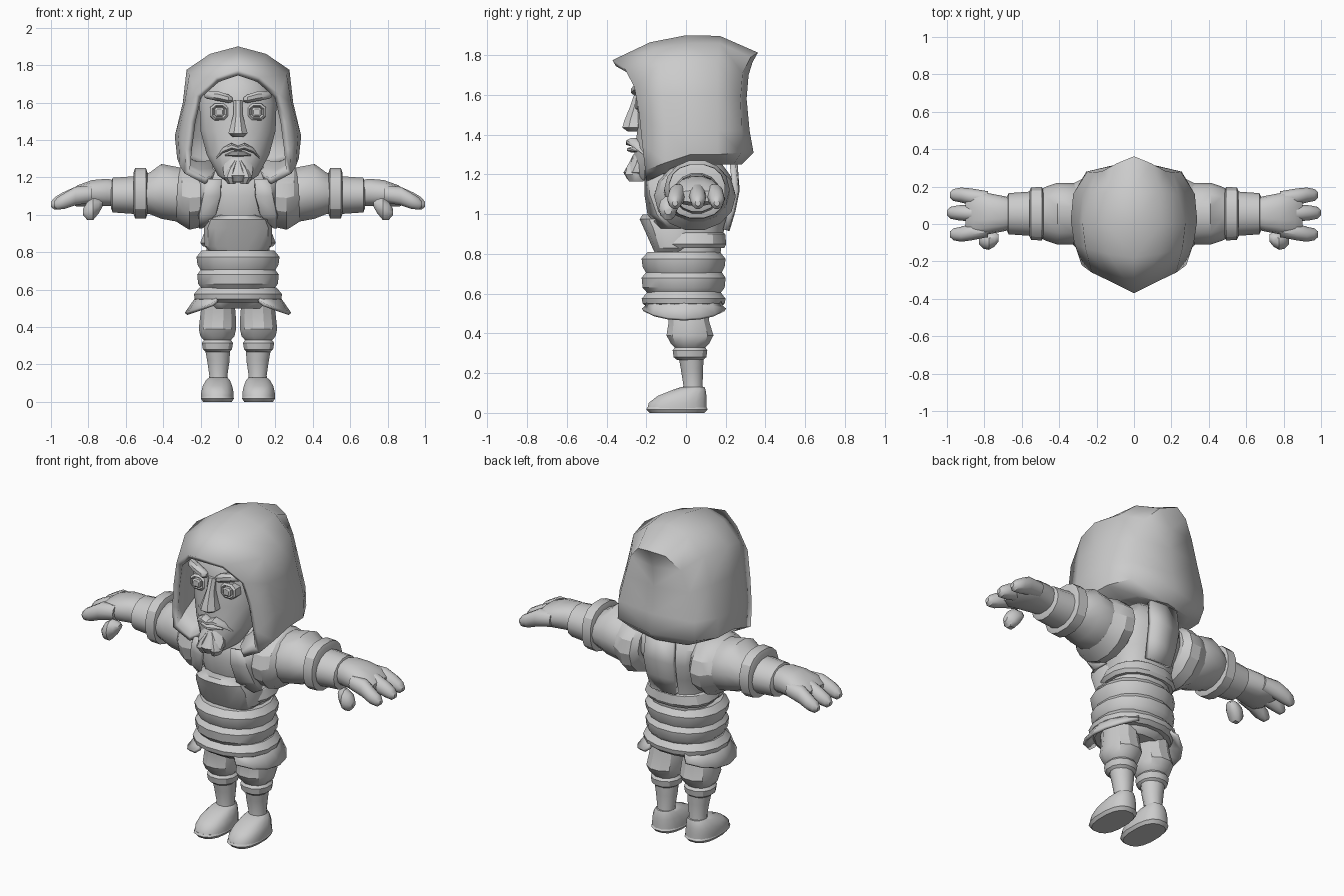
import bpy, bmesh, math
from mathutils import Vector

grey = bpy.data.materials.new("plain grey")
grey.diffuse_color = (0.6, 0.6, 0.6, 1)


def finish(name, bm, mirror=False, thick=0, angle=40, offset=-1):
    """Turn a bmesh into a shaded object, optionally thickened and mirrored."""
    bmesh.ops.remove_doubles(bm, verts=bm.verts, dist=0.0005)
    bmesh.ops.recalc_face_normals(bm, faces=bm.faces)
    me = bpy.data.meshes.new(name)
    bm.to_mesh(me)
    bm.free()
    me.materials.append(grey)
    ob = bpy.data.objects.new(name, me)
    bpy.context.collection.objects.link(ob)
    bpy.ops.object.select_all(action='DESELECT')
    ob.select_set(True)
    bpy.context.view_layer.objects.active = ob
    bpy.ops.object.shade_smooth_by_angle(angle=math.radians(angle))
    if mirror:
        ob.modifiers.new("mirror", 'MIRROR').merge_threshold = 0.002
    if thick:
        s = ob.modifiers.new("thickness", 'SOLIDIFY')
        s.thickness, s.offset = thick, offset
    return ob


def loft(name, axis, rings, n=12, mirror=False, p=2.0, angle=40):
    """Skin (x, y, z, a, b) superellipse rings lying square to one axis."""
    u, v = {'z': ((1, 0, 0), (0, 1, 0)), 'x': ((0, 0, 1), (0, 1, 0)),
            'y': ((1, 0, 0), (0, 0, 1))}[axis]
    u, v = Vector(u), Vector(v)
    bm, rows = bmesh.new(), []
    for x, y, z, a, b in rings:
        row = []
        for k in range(n):
            t = 2 * math.pi * (k + 0.5) / n
            c, s = math.cos(t), math.sin(t)
            c = math.copysign(abs(c) ** (2 / p), c)
            s = math.copysign(abs(s) ** (2 / p), s)
            row.append(bm.verts.new(Vector((x, y, z)) + u * a * c + v * b * s))
        rows.append(row)
    for r, q in zip(rows, rows[1:]):
        for k in range(n):
            bm.faces.new((r[k], r[(k + 1) % n], q[(k + 1) % n], q[k]))
    bm.faces.new(rows[0])
    bm.faces.new(rows[-1])
    return finish(name, bm, mirror, angle=angle)


def sheet(name, rows, mirror=False, thick=0.02, angle=40, offset=-1):
    """Skin a grid of points."""
    bm = bmesh.new()
    vs = [[bm.verts.new(c) for c in row] for row in rows]
    for r, q in zip(vs, vs[1:]):
        for k in range(len(r) - 1):
            bm.faces.new((r[k], q[k], q[k + 1], r[k + 1]))
    return finish(name, bm, mirror, thick, angle, offset)


# Hood: half arches from the face rim to the back seam
hood = [
    [(0, -.37, 1.775), (.12, -.31, 1.735), (.225, -.26, 1.64), (.26, -.235, 1.5),
     (.28, -.22, 1.35), (.285, -.205, 1.22), (.18, -.2, 1.165)],
    [(0, -.18, 1.865), (.14, -.16, 1.83), (.26, -.13, 1.75), (.285, -.12, 1.6),
     (.32, -.1, 1.42), (.31, -.1, 1.26), (.22, -.1, 1.21)],
    [(0, 0, 1.9), (.15, 0, 1.86), (.275, 0, 1.775), (.295, .02, 1.6),
     (.338, .02, 1.42), (.325, .02, 1.3), (.23, .02, 1.25)],
    [(0, .17, 1.897), (.13, .17, 1.86), (.235, .16, 1.77), (.275, .16, 1.6),
     (.325, .16, 1.42), (.32, .16, 1.3), (.22, .16, 1.25)],
    [(0, .362, 1.813), (.09, .325, 1.79), (.165, .285, 1.71), (.21, .275, 1.58),
     (.25, .28, 1.42), (.255, .28, 1.31), (.18, .24, 1.25)],
    [(0, .362, 1.813), (0, .335, 1.765), (0, .315, 1.7), (0, .305, 1.58),
     (0, .32, 1.42), (0, .34, 1.31), (0, .28, 1.25)]]
for i, row in enumerate(hood):          # tuck the hem in towards the neck
    x, y, z = row[-1]
    if i:
        row.append((x * .5, y * .6 + .02, z + .01))
    else:
        row.append((x * .8, y + .03, z + .015))
sheet("hood", hood, mirror=True, thick=.035, angle=50)

# Head and facial features
loft("head", 'z', [(0, -.19, 1.17, .05, .07), (0, -.15, 1.21, .11, .12), (0, -.1, 1.32, .17, .16),
                   (0, -.08, 1.45, .205, .165), (0, -.08, 1.6, .21, .165), (0, -.08, 1.7, .17, .15),
                   (0, -.06, 1.79, .08, .08)], n=16)
loft("nose", 'z', [(0, -.25, 1.415, .03, .045), (0, -.265, 1.435, .056, .06), (0, -.26, 1.47, .045, .055),
                   (0, -.245, 1.54, .026, .04), (0, -.235, 1.61, .026, .025)], n=8, angle=30)
loft("brow", 'x', [(.03, -.245, 1.615, .012, .015), (.05, -.25, 1.62, .024, .03),
                   (.11, -.235, 1.635, .028, .032), (.165, -.205, 1.64, .022, .03),
                   (.18, -.195, 1.635, .008, .012)], n=8, mirror=True)
loft("eye_rim", 'y', [(.1, -.17, 1.55, .055, .05), (.1, -.235, 1.55, .052, .047),
                      (.1, -.245, 1.55, .04, .036), (.1, -.232, 1.55, .03, .028)],
     n=8, mirror=True, p=2.6, angle=25)
loft("pupil", 'y', [(.1, -.22, 1.55, .027, .026), (.1, -.25, 1.55, .026, .025),
                    (.1, -.256, 1.55, .018, .017)], n=8, mirror=True, p=4, angle=25)
loft("moustache", 'x', [(0, -.265, 1.355, .014, .04), (.035, -.26, 1.365, .02, .042),
                        (.08, -.235, 1.345, .016, .035), (.115, -.2, 1.305, .006, .02)],
     n=8, mirror=True)
loft("lower_lip", 'x', [(0, -.26, 1.325, .016, .04), (.035, -.25, 1.325, .013, .035),
                        (.07, -.235, 1.318, .004, .02)], n=8, mirror=True)
loft("chin", 'z', [(0, -.25, 1.175, .035, .045), (0, -.25, 1.21, .08, .065),
                   (0, -.235, 1.25, .085, .055), (0, -.225, 1.3, .06, .04)], n=10)
loft("goatee", 'z', [(.035, -.25, 1.165, .022, .04), (.045, -.265, 1.2, .034, .045),
                     (.035, -.265, 1.24, .024, .035), (.012, -.25, 1.29, .01, .02)],
     n=8, mirror=True)

# Torso with chest, belly plate and lower band
loft("torso", 'z', [(0, .02, .76, .17, .15), (0, .03, .9, .175, .16), (0, .02, 1.0, .19, .19),
                    (0, .03, 1.1, .23, .21), (0, .03, 1.19, .23, .2), (0, .03, 1.27, .14, .14)], n=16, p=2.4)
loft("lower_band", 'z', [(0, .03, .83, .19, .165), (0, .03, .85, .205, .175),
                         (0, .03, .9, .185, .17), (0, .03, .915, .165, .15)], n=16, p=2.4, angle=25)
loft("belly_plate", 'z', [(0, -.06, .79, .14, .09), (0, -.06, .83, .18, .11), (0, -.07, .93, .185, .145),
                          (0, -.09, .975, .165, .145), (0, -.1, .998, .1, .12)], n=16, p=2.8, angle=30)
# Vest edges running over the chest, and the back panel
sheet("vest_edge", [[(.09, -.2, 1.19), (.095, -.2, 1.1), (.12, -.185, 1.0), (.185, -.12, .93)],
                    [(.16, -.18, 1.19), (.18, -.175, 1.1), (.2, -.14, 1.0), (.2, -.08, .93)],
                    [(.25, -.05, 1.21), (.255, -.05, 1.1), (.22, -.03, 1.0), (.2, 0, .93)]],
      mirror=True, thick=.02, offset=0)
sheet("back_panel", [[(0, .245, 1.25), (0, .255, 1.12), (0, .235, 1.02), (0, .205, .92)],
                     [(.09, .235, 1.25), (.095, .25, 1.12), (.09, .23, 1.02), (.08, .2, .92)]],
      mirror=True, thick=.03, offset=0)

# Sleeves, cuffs, hands
cy = .055
loft("shoulder_cap", 'x', [(.17, .04, 1.11, .14, .17), (.2, .045, 1.095, .165, .205),
                           (.26, .045, 1.09, .175, .205), (.3, .045, 1.1, .16, .185),
                           (.33, cy, 1.1, .14, .16)], n=14, mirror=True, angle=25)
loft("upper_sleeve", 'x', [(.24, .045, 1.1, .14, .16), (.33, cy, 1.11, .15, .165),
                           (.41, cy, 1.125, .15, .165), (.47, cy, 1.115, .115, .145),
                           (.52, cy, 1.11, .1, .12)], n=14, mirror=True)
loft("cuff", 'x', [(.485, cy, 1.115, .115, .125), (.493, cy, 1.115, .138, .145),
                   (.55, cy, 1.115, .136, .143), (.558, cy, 1.115, .115, .125)],
     n=16, mirror=True, p=2.4, angle=25)
loft("forearm", 'x', [(.53, cy, 1.105, .105, .12), (.6, cy, 1.105, .1, .115),
                      (.67, cy, 1.105, .095, .11), (.68, cy, 1.105, .07, .09)],
     n=14, mirror=True, angle=30)
loft("palm", 'x', [(.66, cy, 1.115, .07, .085), (.7, cy, 1.12, .074, .095), (.78, cy, 1.115, .072, .11),
                   (.86, cy, 1.1, .058, .125), (.9, cy, 1.09, .03, .1)], n=14, mirror=True, p=2.4)
for i, (y0, y1, tip) in enumerate([(-.03, -.055, .985), (.055, .06, 1.0), (.135, .155, .985)]):
    loft(f"finger_{i + 1}", 'x', [(.78, y0, 1.11, .045, .04), (.87, (y0 + y1) / 2, 1.1, .052, .045),
                                  (tip - .06, y1, 1.075, .045, .04), (tip - .02, y1, 1.06, .035, .032),
                                  (tip, y1, 1.055, .014, .014)], n=10, mirror=True)
loft("thumb", 'x', [(.725, -.075, 1.055, .014, .02), (.745, -.08, 1.045, .04, .04),
                    (.775, -.09, 1.03, .062, .048), (.805, -.09, 1.02, .052, .042),
                    (.828, -.09, 1.015, .018, .018)], n=10, mirror=True)

# Stacked waist bands
for i, (z0, z1, z2, z3, w) in enumerate([(.69, .735, .775, .81, .226), (.6, .63, .68, .72, .222),
                                         (.53, .55, .575, .61, .24)]):
    loft(f"waist_band_{i + 1}", 'z', [(0, -.01, z0, w - .03, .185), (0, -.012, z1, w - .005, .21),
                                      (0, -.012, z2, w, .215), (0, -.01, z3, w - .03, .185)],
         n=16, p=2.2, angle=35)
loft("undergarment", 'z', [(0, -.015, .5, .14, .13), (0, -.015, .53, .165, .165),
                           (0, -.012, .58, .18, .17)], n=16, p=2.3)


# Flared hip flaps
def flap_arc(rx, ry, z, lift):
    return [(rx * math.cos(math.radians(a)), ry * math.sin(math.radians(a)) - .01,
             z + lift * (a / 60) ** 2) for a in range(-60, 61, 20)]


sheet("hip_flap", [flap_arc(.2, .2, .6, 0), flap_arc(.24, .225, .54, 0), flap_arc(.285, .245, .475, .05)],
      mirror=True, thick=.018)

# Legs and boots
lx = .11
loft("trouser_leg", 'z', [(lx, .02, .325, .07, .075), (lx, .02, .35, .094, .1), (lx, .02, .39, .103, .122),
                          (lx - .003, .015, .46, .098, .105), (lx - .005, .0, .55, .088, .11)],
     n=12, mirror=True, p=2.2, angle=30)
loft("knee_band", 'z', [(lx, .02, .265, .062, .065), (lx, .02, .28, .08, .085), (lx, .02, .315, .086, .09),
                        (lx, .02, .335, .07, .075)], n=12, mirror=True, p=2.2, angle=30)
loft("shin", 'z', [(lx - .005, .035, .1, .055, .055), (lx - .005, .035, .14, .05, .05),
                   (lx - .005, .03, .22, .062, .058), (lx, .025, .29, .07, .066)], n=12, mirror=True)
loft("boot_sole", 'z', [(lx, -.045, 0, .078, .14), (lx, -.045, .018, .09, .157),
                        (lx, -.045, .03, .085, .15)], n=16, mirror=True, p=2.5, angle=30)
loft("boot", 'z', [(lx, -.045, .018, .088, .152), (lx, -.042, .05, .088, .148), (lx, -.02, .085, .08, .125),
                   (lx - .003, .015, .115, .065, .085), (lx - .005, .035, .13, .05, .06)],
     n=16, mirror=True, p=2.4)
